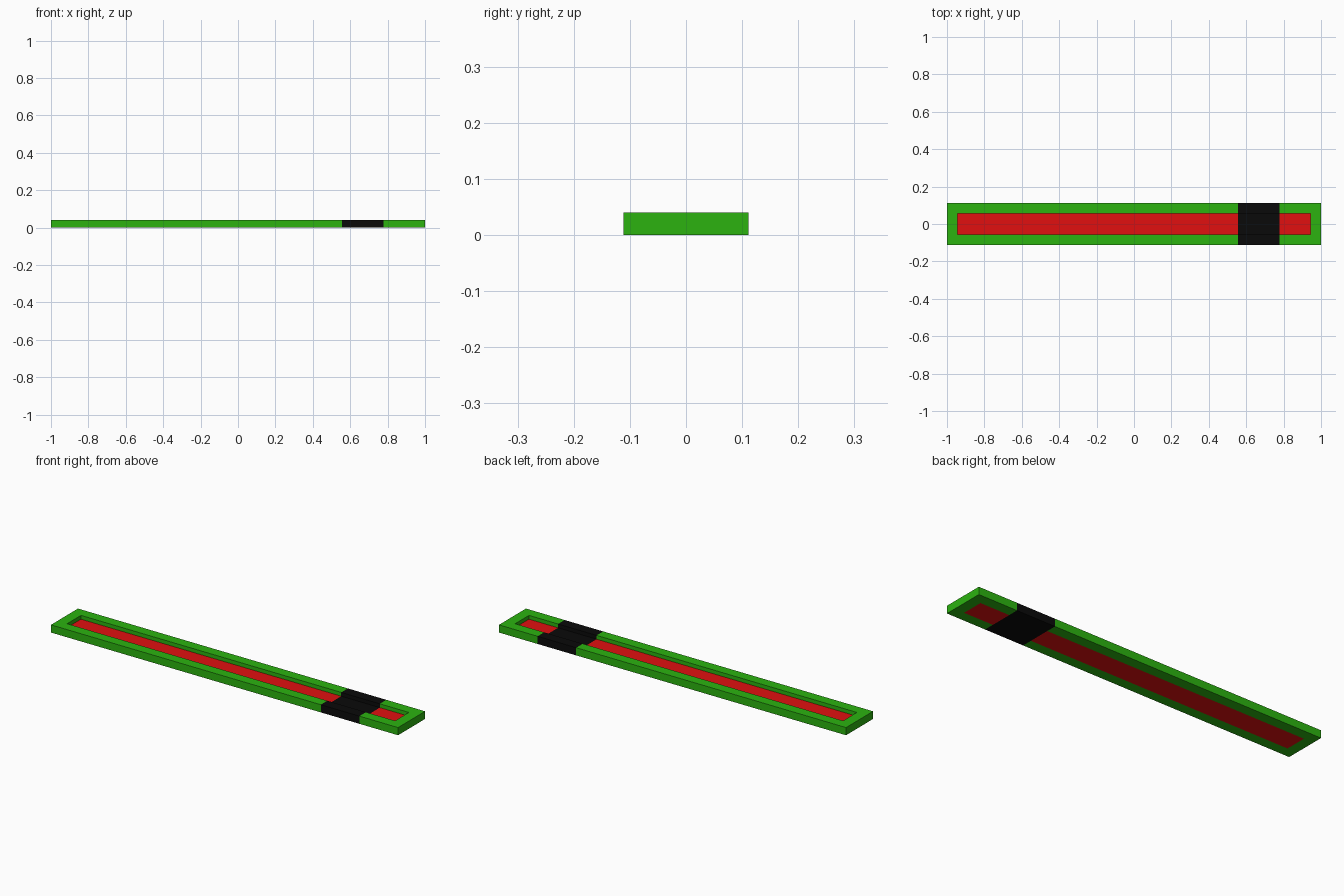
import bpy
import bmesh
from mathutils import Vector

if "Cube" in bpy.data.objects:
    bpy.data.objects.remove(bpy.data.objects["Cube"])

HX, HY, H = 1.0, 0.111, 0.04        # outer half sizes and height
IX, IY, FLOOR = 0.945, 0.057, 0.02  # recess half sizes and floor level
B0, B1 = 0.555, 0.777               # band start and end along x


def material(name, color):
    m = bpy.data.materials.new(name)
    m.diffuse_color = (*color, 1)
    m.use_nodes = True
    m.node_tree.nodes["Principled BSDF"].inputs["Base Color"].default_value = m.diffuse_color
    return m


green = material("green", (0.025, 0.45, 0.005))
red = material("red", (0.75, 0.005, 0.005))
black = material("black", (0.003, 0.003, 0.003))


def prism(name, points, direction, mat):
    """Extrude a closed flat outline along a direction."""
    bm = bmesh.new()
    face = bm.faces.new([bm.verts.new(p) for p in points])
    ext = bmesh.ops.extrude_face_region(bm, geom=[face])["geom"]
    bmesh.ops.translate(bm, vec=Vector(direction),
                        verts=[v for v in ext if isinstance(v, bmesh.types.BMVert)])
    bmesh.ops.recalc_face_normals(bm, faces=bm.faces)
    me = bpy.data.meshes.new(name)
    bm.to_mesh(me)
    bm.free()
    me.materials.append(mat)
    ob = bpy.data.objects.new(name, me)
    bpy.context.collection.objects.link(ob)
    return ob


# Green rim (C-shaped) and red recessed panel on each side of the band
for side, end, inner, cut in (("long", -HX, -IX, B0), ("short", HX, IX, B1)):
    rim = [(cut, -HY), (end, -HY), (end, HY), (cut, HY),
           (cut, IY), (inner, IY), (inner, -IY), (cut, -IY)]
    prism(side + "_rim", [(x, y, 0) for x, y in rim], (0, 0, H), green)
    panel = [(cut, -IY), (inner, -IY), (inner, IY), (cut, IY)]
    prism(side + "_panel", [(x, y, 0) for x, y in panel], (0, 0, FLOOR), red)

# Black band: channel section following the rim and recess
channel = [(-HY, 0), (HY, 0), (HY, H), (IY, H),
           (IY, FLOOR), (-IY, FLOOR), (-IY, H), (-HY, H)]
prism("band", [(B0, y, z) for y, z in channel], (B1 - B0, 0, 0), black)
